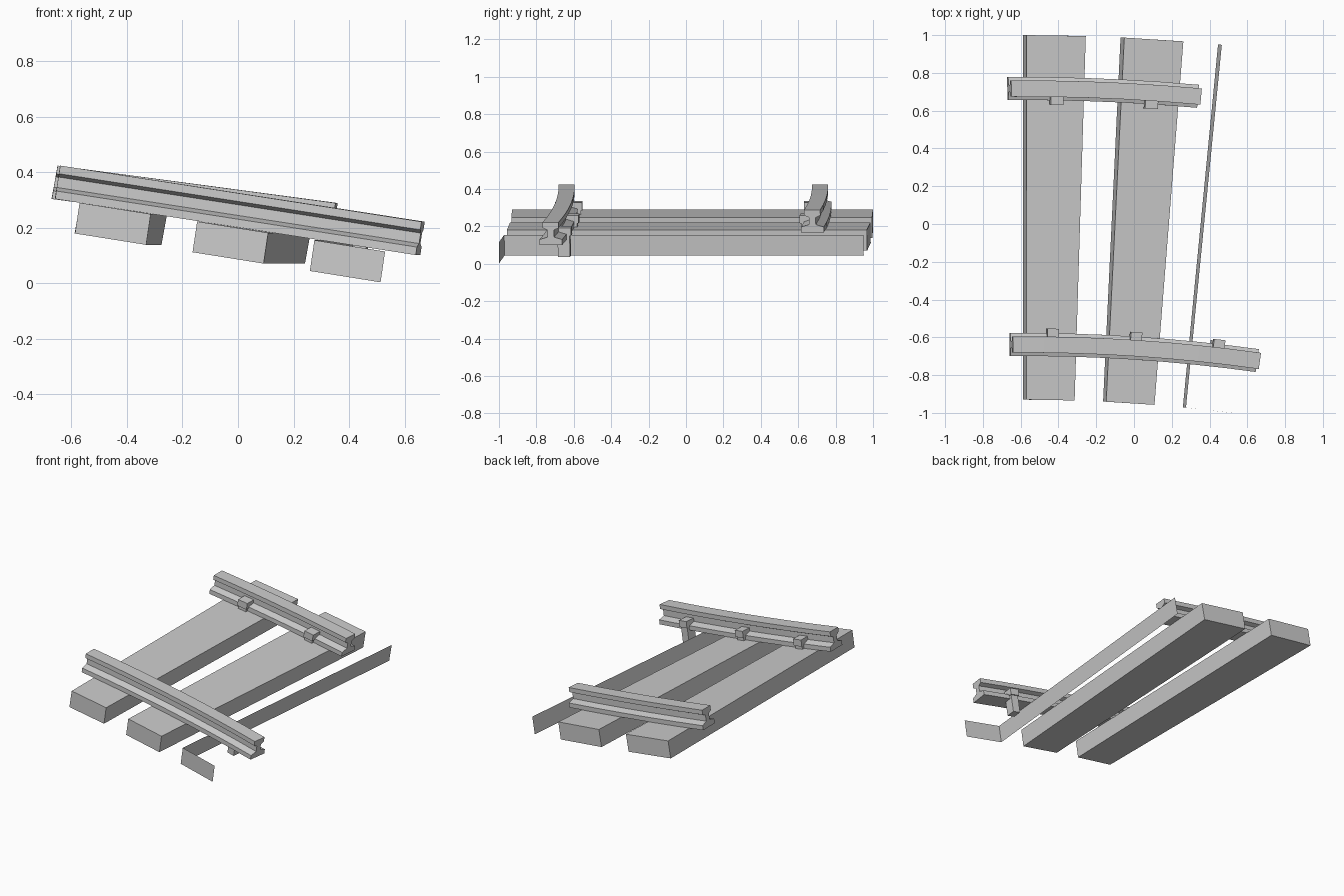
import bpy, bmesh, math

if "Cube" in bpy.data.objects:
    bpy.data.objects.remove(bpy.data.objects["Cube"])

TILT = math.atan(0.154)      # downhill pitch of the track
CX, CY = -0.58, -9.625       # centre of the curve
R0 = 8.99                    # radius on which lengths are measured
Z0 = 0.291                   # sleeper-top height at the start
FRONT_Y, BACK_Y = -0.638, 0.717


def track(s, t, w):
    """s along the track, t across it, w above the sleepers -> world."""
    a = (s * math.cos(TILT) + w * math.sin(TILT)) / R0
    r = t - CY
    return (CX + r * math.sin(a), CY + r * math.cos(a),
            Z0 - s * math.sin(TILT) + w * math.cos(TILT))


def finish(name, bm, closed=True):
    if closed:
        bmesh.ops.recalc_face_normals(bm, faces=bm.faces)
    me = bpy.data.meshes.new(name)
    bm.to_mesh(me)
    bm.free()
    ob = bpy.data.objects.new(name, me)
    bpy.context.collection.objects.link(ob)
    return ob


def sweep(bm, profile, s0, s1, steps=1):
    """Extrude a closed (t, w) profile along the curved track."""
    rings = []
    for i in range(steps + 1):
        s = s0 + (s1 - s0) * i / steps
        rings.append([bm.verts.new(track(s, t, w)) for t, w in profile])
    n = len(profile)
    for a, b in zip(rings, rings[1:]):
        for j in range(n):
            k = (j + 1) % n
            bm.faces.new((a[j], a[k], b[k], b[j]))
    bm.faces.new(rings[0])
    bm.faces.new(rings[-1])


def rect(t0, t1, w0, w1):
    return [(t0, w0), (t1, w0), (t1, w1), (t0, w1)]


# Rails: half section mirrored into an I shape
half = [(0.061, 0), (0.061, 0.029), (0.018, 0.042), (0.018, 0.08),
        (0.043, 0.092), (0.043, 0.1215)]
section = half + [(-t, w) for t, w in reversed(half)]
for name, y, end, steps in (("front_rail", FRONT_Y, 1.247, 8),
                            ("back_rail", BACK_Y, 0.805, 5)):
    bm = bmesh.new()
    sweep(bm, [(y + t, w) for t, w in section], -0.08, end, steps)
    finish(name, bm)

# Sleepers: two whole ones and a broken shell of two thin faces
STEP, WIDTH, THICK = 0.443, 0.268, 0.112
T0, T1 = -0.93, 1.0
for i in range(2):
    bm = bmesh.new()
    s = 0.01 + STEP * i
    sweep(bm, rect(T0, T1, -THICK, 0), s, s + WIDTH)
    finish(f"sleeper_{i + 1}", bm)

bm = bmesh.new()
s = 0.01 + STEP * 2
pts = [(s, T1), (s, T0), (s + WIDTH, T0)]
low = [bm.verts.new(track(a, t, -THICK)) for a, t in pts]
top = [bm.verts.new(track(a, t, 0)) for a, t in pts]
for j in range(2):
    bm.faces.new((low[j], low[j + 1], top[j + 1], top[j]))
finish("broken_sleeper", bm, closed=False)

# Spikes: a post with a slightly larger head on the inner side of each rail
for name, y, side, count in (("front_spike", FRONT_Y, 1, 3),
                             ("back_spike", BACK_Y, -1, 2)):
    for i in range(count):
        c = 0.144 + STEP * i
        bm = bmesh.new()
        sweep(bm, rect(y + side * 0.012, y + side * 0.077, -0.094, 0.022),
              c - 0.025, c + 0.025)
        sweep(bm, rect(y + side * 0.01, y + side * 0.085, 0.02, 0.063),
              c - 0.03, c + 0.03)
        finish(f"{name}_{i + 1}", bm)
